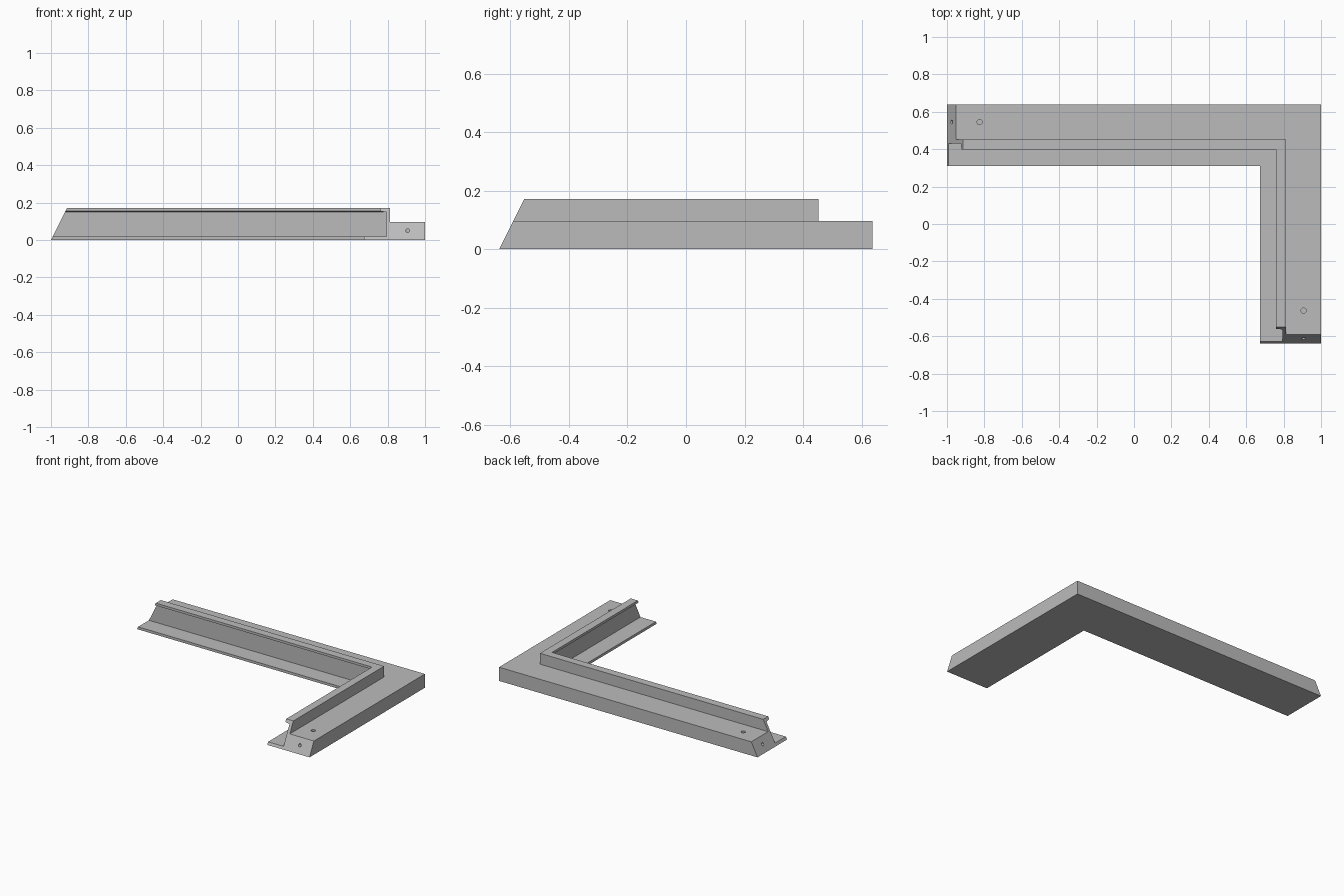
import bpy, bmesh
from mathutils import Vector

cube = bpy.data.objects.get("Cube")
if cube:
    bpy.data.objects.remove(cube, do_unlink=True)

# Single plain grey
grey = bpy.data.materials.new("grey")
grey.use_nodes = True
COLOR = (0.50, 0.50, 0.50, 1)
grey.diffuse_color = COLOR
grey.node_tree.nodes["Principled BSDF"].inputs["Base Color"].default_value = COLOR

HX, HY = 1.0, 0.638      # half extents of the corner
SLOPE = 0.5              # inward lean of the cut ends

# Cross-section: (distance from outer edge, height)
SECTION = [(0, 0), (0.327, 0), (0.327, 0.018), (0.207, 0.018), (0.207, 0.149),
           (0.241, 0.155), (0.241, 0.172), (0.186, 0.172), (0.186, 0.096), (0, 0.096)]


def new_object(name, bm):
    bmesh.ops.recalc_face_normals(bm, faces=bm.faces)
    mesh = bpy.data.meshes.new(name)
    bm.to_mesh(mesh)
    bm.free()
    mesh.materials.append(grey)
    obj = bpy.data.objects.new(name, mesh)
    bpy.context.collection.objects.link(obj)
    return obj


# Mitred corner frame: the section swept from one leaning end to the other
bm = bmesh.new()
rings = [
    [bm.verts.new((-HX + SLOPE * z, HY - d, z)) for d, z in SECTION],
    [bm.verts.new((HX - d, HY - d, z)) for d, z in SECTION],
    [bm.verts.new((HX - d, -HY + SLOPE * z, z)) for d, z in SECTION],
]
n = len(SECTION)
for a, b in zip(rings, rings[1:]):
    for i in range(n):
        j = (i + 1) % n
        bm.faces.new((a[i], a[j], b[j], b[i]))
bm.faces.new(rings[0])
bm.faces.new(rings[2])
frame = new_object("corner_frame", bm)


# Small bored holes in the top and in the end of each arm
def bore(name, start, end, radius):
    start, end = Vector(start), Vector(end)
    axis = end - start
    bm = bmesh.new()
    bmesh.ops.create_cone(bm, cap_ends=True, segments=20, radius1=radius,
                          radius2=radius, depth=axis.length)
    bm.transform(axis.to_track_quat('Z', 'Y').to_matrix().to_4x4())
    bmesh.ops.translate(bm, verts=bm.verts, vec=(start + end) / 2)
    cutter = new_object(name, bm)
    cutter.hide_render = True
    cutter.hide_viewport = True
    cut = frame.modifiers.new(name, 'BOOLEAN')
    cut.operation = 'DIFFERENCE'
    cut.solver = 'EXACT'
    cut.object = cutter
    return cutter


INSET, BACK, HOLE_Z = 0.093, 0.175, 0.05
side_y, side_x = HY - INSET, HX - INSET
cutters = [
    bore("left_top_hole", (-HX + BACK, side_y, 0.2), (-HX + BACK, side_y, 0.04), 0.014),
    bore("left_end_hole", (-HX - 0.1, side_y, HOLE_Z), (-HX + BACK, side_y, HOLE_Z), 0.010),
    bore("front_top_hole", (side_x, -HY + BACK, 0.2), (side_x, -HY + BACK, 0.04), 0.014),
    bore("front_end_hole", (side_x, -HY - 0.1, HOLE_Z), (side_x, -HY + BACK, HOLE_Z), 0.010),
]

# Bake the cuts and drop the cutters
depsgraph = bpy.context.evaluated_depsgraph_get()
baked = bpy.data.meshes.new_from_object(frame.evaluated_get(depsgraph))
frame.modifiers.clear()
frame.data = baked
for cutter in cutters:
    bpy.data.objects.remove(cutter, do_unlink=True)
